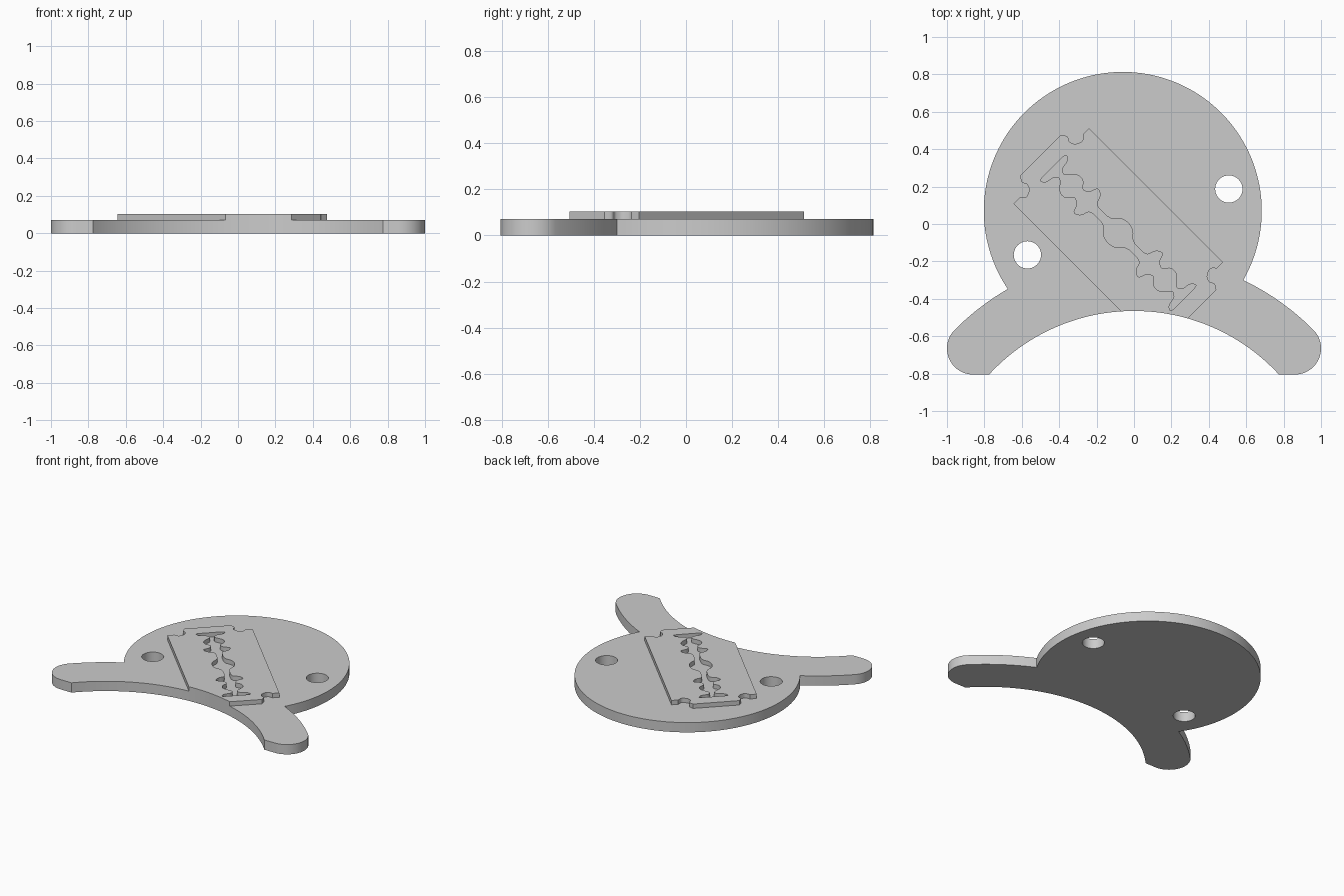
import bpy, bmesh
from math import atan2, cos, sin, pi, sqrt, radians

if "Cube" in bpy.data.objects:
    bpy.data.objects.remove(bpy.data.objects["Cube"], do_unlink=True)

PLATE_TOP, BLADE_TOP = 0.071, 0.103

grey = bpy.data.materials.new("plain grey")
grey.use_nodes = True
grey.diffuse_color = (0.6, 0.6, 0.6, 1)
grey.node_tree.nodes["Principled BSDF"].inputs["Base Color"].default_value = (0.6, 0.6, 0.6, 1)


def arc(centre, radius, start, end, steps):
    """Points along an arc, from angle start to angle end."""
    return [(centre[0] + radius * cos(start + (end - start) * i / steps),
             centre[1] + radius * sin(start + (end - start) * i / steps))
            for i in range(steps + 1)]


def angle(centre, point):
    return atan2(point[1] - centre[1], point[0] - centre[0])


def rounded(points, rounds=2, closed=True):
    """Soften a polyline by cutting its corners."""
    for _ in range(rounds):
        pairs = list(zip(points, points[1:] + points[:1] if closed else points[1:]))
        cut = []
        for (ax, ay), (bx, by) in pairs:
            cut += [(ax * .8 + bx * .2, ay * .8 + by * .2),
                    (ax * .2 + bx * .8, ay * .2 + by * .8)]
        points = cut if closed else [points[0]] + cut + [points[-1]]
    return points


def flat_part(name, loops, bottom, top):
    """Filled outline with holes, extruded between two heights."""
    curve = bpy.data.curves.new(name, "CURVE")
    curve.dimensions = "2D"
    curve.fill_mode = "BOTH"
    curve.extrude = (top - bottom) / 2
    for loop in loops:
        spline = curve.splines.new("POLY")
        spline.points.add(len(loop) - 1)
        for p, (x, y) in zip(spline.points, loop):
            p.co = (x, y, 0, 1)
        spline.use_cyclic_u = True
    temp = bpy.data.objects.new(name + " outline", curve)
    bpy.context.collection.objects.link(temp)
    graph = bpy.context.evaluated_depsgraph_get()
    mesh = bpy.data.meshes.new_from_object(temp.evaluated_get(graph))
    bpy.data.objects.remove(temp, do_unlink=True)
    bpy.data.curves.remove(curve)
    bm = bmesh.new()
    bm.from_mesh(mesh)
    bmesh.ops.translate(bm, verts=bm.verts, vec=(0, 0, (top + bottom) / 2))
    bmesh.ops.remove_doubles(bm, verts=bm.verts, dist=0.0001)
    bmesh.ops.recalc_face_normals(bm, faces=bm.faces)
    bm.to_mesh(mesh)
    bm.free()
    mesh.name = name
    mesh.materials.clear()
    mesh.materials.append(grey)
    obj = bpy.data.objects.new(name, mesh)
    bpy.context.collection.objects.link(obj)
    bpy.ops.object.select_all(action="DESELECT")
    obj.select_set(True)
    bpy.context.view_layer.objects.active = obj
    bpy.ops.object.shade_smooth_by_angle(angle=radians(30))
    return obj


# Base plate: round disc on a curved band with rounded tips
BAND, INNER, OUTER = (0, -1.518), 1.053, 1.351
DISC, DISC_R = (-0.06, 0.07), 0.743
TIP, TIP_R = (0.86, -0.665), 0.14
foot = (0.775, -0.805)
right_joint, left_joint = (0.585, -0.30), (-0.67, -0.345)

foot_angle = angle(BAND, foot)
tip_angle = angle(BAND, TIP)
right_tip = arc(TIP, TIP_R, -pi / 2, tip_angle, 24)
left_tip = [(-x, y) for x, y in reversed(right_tip)]
outline = (arc(BAND, INNER, pi - foot_angle, foot_angle, 64)
           + right_tip
           + arc(BAND, OUTER, tip_angle, angle(BAND, right_joint), 20)[1:]
           + arc(DISC, DISC_R, angle(DISC, right_joint),
                 angle(DISC, left_joint) + 2 * pi, 120)[1:]
           + arc(BAND, OUTER, angle(BAND, left_joint), pi - tip_angle, 20)[1:]
           + left_tip[1:])
holes = [arc(c, 0.073, 0, 2 * pi, 40)[:-1] for c in ((0.507, 0.187), (-0.57, -0.165))]
flat_part("base_plate", [outline] + holes, 0, PLATE_TOP)


# Raised razor blade, set diagonally and trimmed by the lower arc
def place(points):
    """Blade axes (along, across) to plate axes."""
    return [(-0.0845 + (u + v) / sqrt(2), -0.048 + (v - u) / sqrt(2)) for u, v in points]


notch = rounded([(-.587, .155), (-.555, .176), (-.53, .158), (-.497, .172),
                 (-.480, .214), (-.507, .240)], 2, closed=False) + [(-.507, .285)]
far_side = [(u, -v) for u, v in reversed(notch)]
near_side = [(-u, v) for u, v in reversed(notch)]
trim = arc(BAND, INNER, angle(BAND, (0.287, -0.505)), angle(BAND, (-0.068, -0.467)), 16)
blade = place(far_side + notch + near_side) + trim

# Slot: one quarter of its edge, mirrored both ways
quarter = [(-.497, 0), (-.497, .104), (-.464, .082), (-.456, .028), (-.424, .010),
           (-.373, .070), (-.330, .067), (-.301, .026), (-.263, .042), (-.245, .096),
           (-.207, .074), (-.192, .020), (-.086, .020), (-.045, .067), (0, .077)]
half = quarter + [(-u, v) for u, v in reversed(quarter[:-1])]
slot = half + [(u, -v) for u, v in reversed(half[1:-1])]
flat_part("razor_blade", [blade, place(rounded(slot))], PLATE_TOP, BLADE_TOP)
